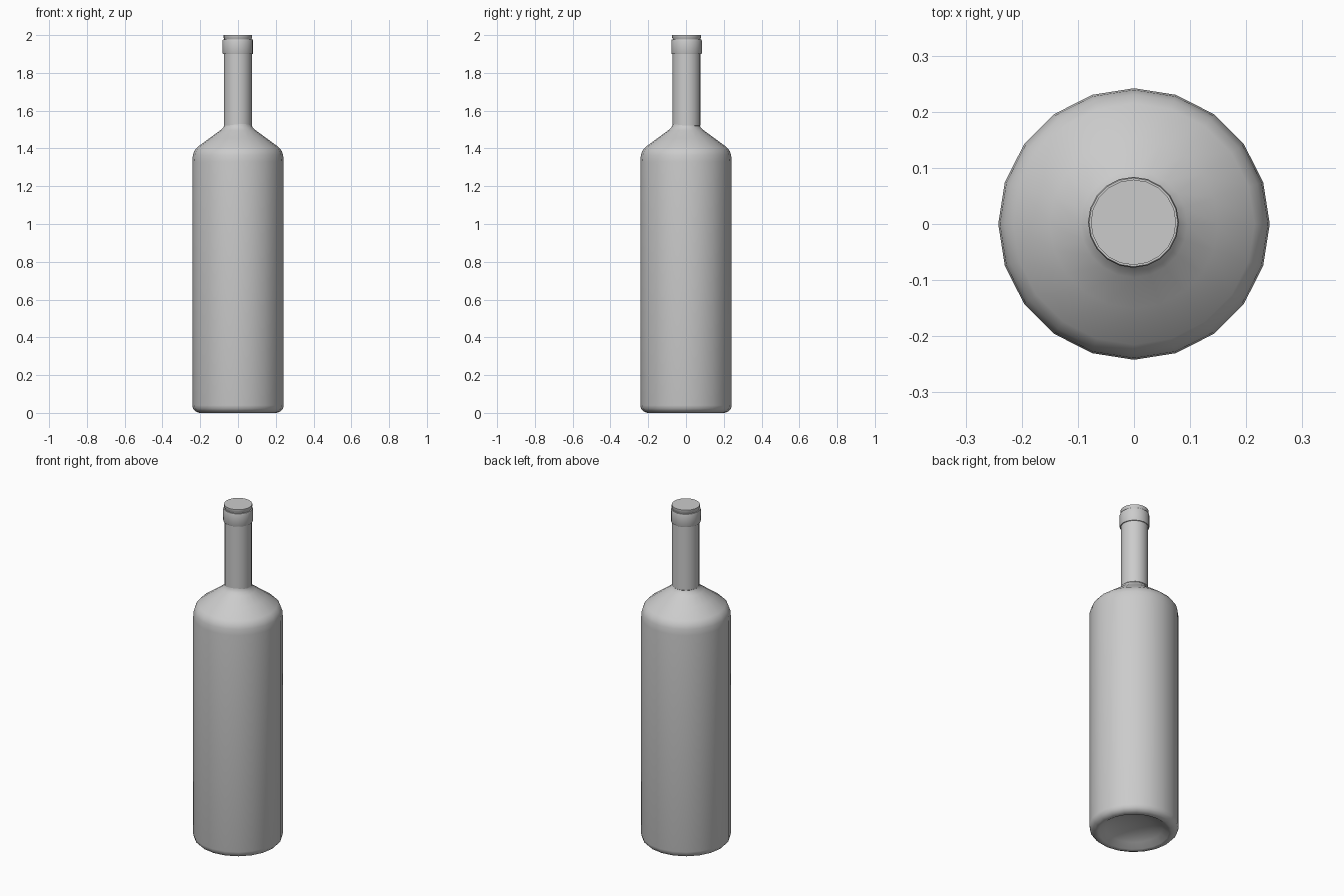
import bpy
import bmesh
import math

cube = bpy.data.objects.get("Cube")
if cube:
    bpy.data.objects.remove(cube, do_unlink=True)

SIDES = 20

# One plain grey for the whole bottle
grey = bpy.data.materials.new("plain grey")
grey.use_nodes = True
colour = (0.6, 0.6, 0.6, 1.0)
grey.diffuse_color = colour
bsdf = next(n for n in grey.node_tree.nodes if n.type == 'BSDF_PRINCIPLED')
bsdf.inputs["Base Color"].default_value = colour
bsdf.inputs["Roughness"].default_value = 0.6


def lathe(name, profile, centre=(0.0, 0.0), sharp_angle=40):
    """Revolve (radius, height) points, listed bottom to top; radius 0 closes to a point."""
    bm = bmesh.new()
    rings = []
    for r, z in profile:
        if r == 0:
            rings.append([bm.verts.new((centre[0], centre[1], z))])
        else:
            rings.append([bm.verts.new((centre[0] + r * math.cos(math.tau * i / SIDES),
                                        centre[1] + r * math.sin(math.tau * i / SIDES), z))
                          for i in range(SIDES)])
    for a, b in zip(rings, rings[1:]):
        for i in range(SIDES):
            j = (i + 1) % SIDES
            if len(a) == 1:
                bm.faces.new((a[0], b[j], b[i]))
            elif len(b) == 1:
                bm.faces.new((a[i], a[j], b[0]))
            else:
                bm.faces.new((a[i], a[j], b[j], b[i]))
    bmesh.ops.recalc_face_normals(bm, faces=bm.faces)
    mesh = bpy.data.meshes.new(name)
    bm.to_mesh(mesh)
    bm.free()
    mesh.materials.append(grey)
    obj = bpy.data.objects.new(name, mesh)
    bpy.context.collection.objects.link(obj)
    bpy.ops.object.select_all(action='DESELECT')
    obj.select_set(True)
    bpy.context.view_layer.objects.active = obj
    bpy.ops.object.shade_smooth_by_angle(angle=math.radians(sharp_angle))
    return obj


# Body: hollowed base, rounded foot, straight wall, sloping shoulder, throat
lathe("bottle_body", [
    (0, 0.06), (0.09, 0.05), (0.155, 0.028), (0.19, 0.004),
    (0.205, 0.0), (0.225, 0.008), (0.238, 0.022), (0.242, 0.04),
    (0.242, 1.33), (0.239, 1.365), (0.231, 1.388), (0.215, 1.407),
    (0.15, 1.455), (0.095, 1.495), (0.08, 1.508), (0.072, 1.522),
    (0.069, 1.54), (0, 1.54),
])

NECK_CENTRE = (-0.001, 0.003)

# Neck sleeve
lathe("neck", [
    (0, 1.517), (0.068, 1.517), (0.074, 1.522), (0.074, 1.91), (0, 1.91),
], NECK_CENTRE)

# Raised collar below the mouth
lathe("collar", [
    (0, 1.90), (0.079, 1.90), (0.081, 1.904), (0.081, 1.970),
    (0.079, 1.976), (0, 1.976),
], NECK_CENTRE)

# Flat closure with a narrow groove under it
lathe("cap", [
    (0, 1.97), (0.073, 1.97), (0.073, 1.982), (0.076, 1.986),
    (0.076, 2.0), (0, 2.0),
], NECK_CENTRE)
